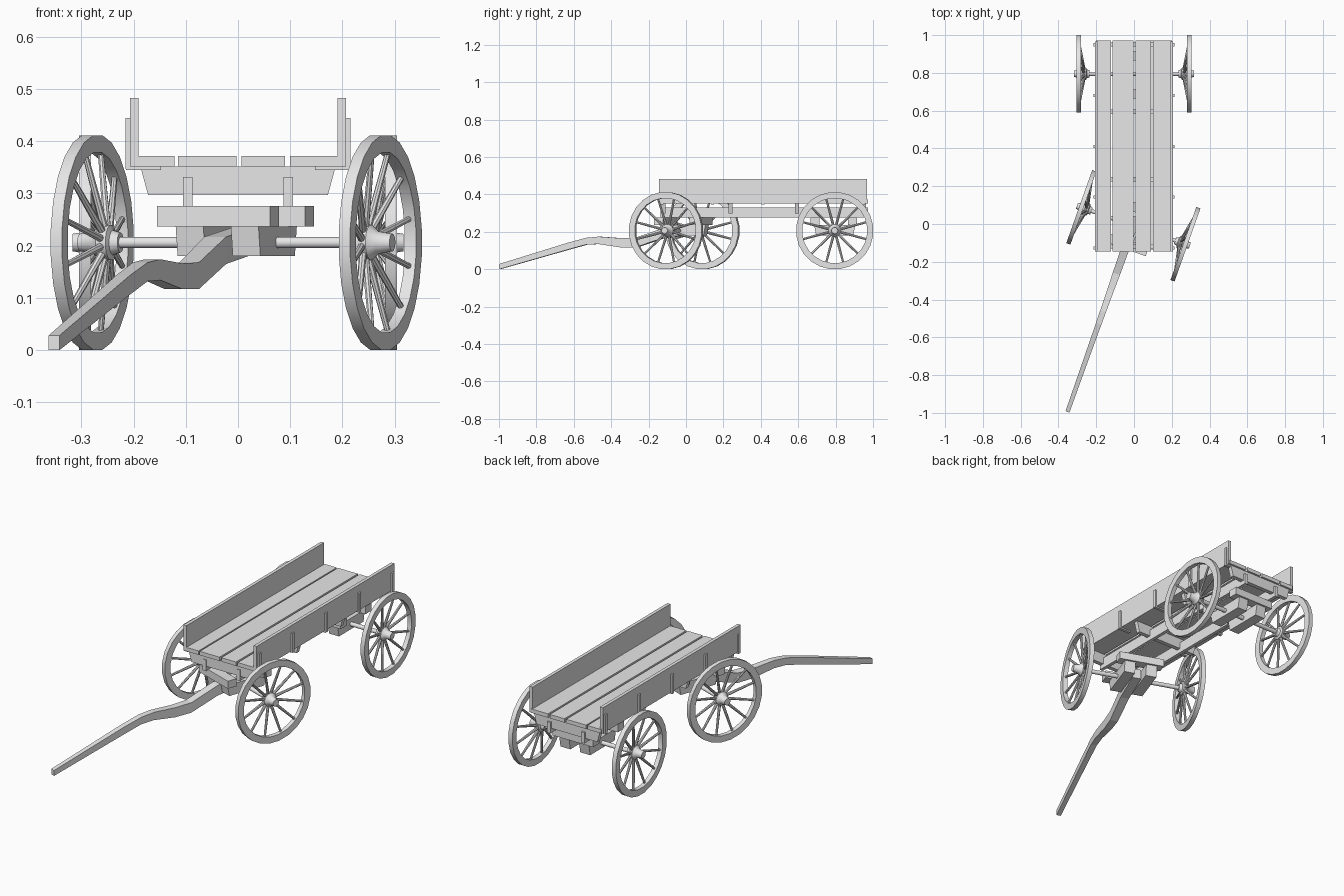
import bpy, bmesh, math
from mathutils import Matrix, Vector

cube = bpy.data.objects.get("Cube")
if cube:
    bpy.data.objects.remove(cube)

grey = bpy.data.materials.new("plain_grey")
grey.use_nodes = True
grey.diffuse_color = (0.8, 0.8, 0.8, 1)
grey.node_tree.nodes["Principled BSDF"].inputs["Base Color"].default_value = (0.8, 0.8, 0.8, 1)

REAR_Y = 0.795
WHEEL_R = 0.206
STEER = Matrix.Rotation(math.radians(-19.5), 4, 'Z') @ Matrix.Translation((0, -0.01, 0))
REAR = Matrix.Translation((0, REAR_Y, 0))


def finish(name, bm, matrix=Matrix(), smooth=False):
    bmesh.ops.recalc_face_normals(bm, faces=bm.faces)
    mesh = bpy.data.meshes.new(name)
    bm.to_mesh(mesh)
    bm.free()
    mesh.materials.append(grey)
    obj = bpy.data.objects.new(name, mesh)
    bpy.context.collection.objects.link(obj)
    obj.matrix_world = matrix
    if smooth:
        bpy.ops.object.select_all(action='DESELECT')
        obj.select_set(True)
        bpy.context.view_layer.objects.active = obj
        bpy.ops.object.shade_smooth_by_angle(angle=math.radians(35))
    return obj


def box(name, x, y, z, matrix=Matrix(), bottom=(1, 1)):
    """Box from ranges; bottom scales the underside in x and y."""
    bm = bmesh.new()
    bmesh.ops.create_cube(bm, size=1)
    for v in bm.verts:
        s = bottom if v.co.z < 0 else (1, 1)
        v.co = [sum(r) / 2 + c * k * (r[1] - r[0])
                for r, c, k in zip((x, y, z), v.co, (*s, 1))]
    return finish(name, bm, matrix)


def lathe(bm, profile, sides, closed):
    """Spin (x, radius) points around the x axis."""
    rings = []
    for i in range(sides):
        a = math.tau * (i + 0.5) / sides
        rings.append([bm.verts.new((x, r * math.sin(a), r * math.cos(a))) for x, r in profile])
    count = len(profile)
    for i in range(sides):
        a, b = rings[i], rings[(i + 1) % sides]
        for j in range(count if closed else count - 1):
            k = (j + 1) % count
            bm.faces.new((a[j], a[k], b[k], b[j]))
    if not closed:
        for j in (0, count - 1):
            bm.faces.new([ring[j] for ring in rings])


def wheel(name, side, frame):
    place = frame @ Matrix.Translation((0, 0, WHEEL_R)) @ Matrix.Rotation(0 if side > 0 else math.pi, 4, 'Z')
    # Rim
    bm = bmesh.new()
    lathe(bm, [(0.281, 0.174), (0.304, 0.174), (0.304, 0.207), (0.281, 0.207)], 24, True)
    finish(name + "_rim", bm, place, True)
    # Hub
    bm = bmesh.new()
    lathe(bm, [(0.235, 0.019), (0.25, 0.024), (0.254, 0.034), (0.274, 0.034),
               (0.288, 0.022), (0.317, 0.017)], 16, False)
    finish(name + "_hub", bm, place, True)
    # Dished spokes
    bm = bmesh.new()
    for i in range(12):
        a = math.tau * (i + 0.5) / 12
        out = Vector((0, math.sin(a), math.cos(a)))
        start = out * 0.025 + Vector((0.264, 0, 0))
        end = out * 0.18 + Vector((0.292, 0, 0))
        aim = (end - start).to_track_quat('Z', 'Y').to_matrix().to_4x4()
        bmesh.ops.create_cone(bm, cap_ends=True, segments=8, radius1=0.0075, radius2=0.0055,
                              depth=(end - start).length,
                              matrix=Matrix.Translation((start + end) / 2) @ aim)
    finish(name + "_spokes", bm, place, True)


def undercarriage(name, frame):
    # Axle rod
    bm = bmesh.new()
    lathe(bm, [(-0.25, 0.011), (0.25, 0.011)], 12, False)
    finish(name + "_axle", bm, frame @ Matrix.Translation((0, 0, WHEEL_R)), True)
    # Two lengthwise hounds and two crosswise bolsters
    for side, label in ((1, "left"), (-1, "right")):
        x = side * 0.056
        box(f"{name}_{label}_hound", (x - 0.028, x + 0.028), (-0.11, 0.11), (0.18, 0.237), frame, (1, 0.9))
        wheel(f"{name}_{label}_wheel", side, frame)
    for y, label in ((-0.105, "fore"), (0.095, "aft")):
        box(f"{name}_{label}_bolster", (-0.115, 0.115), (y - 0.025, y + 0.025), (0.237, 0.276), frame)


undercarriage("front", STEER)
undercarriage("rear", REAR)

# Draw pole: (distance ahead, bottom, top, half width) sections
bm = bmesh.new()
previous = None
for d, low, high, w in [(1.045, 0.0, 0.028, 0.011), (0.65, 0.106, 0.143, 0.014),
                        (0.55, 0.132, 0.168, 0.015), (0.48, 0.134, 0.174, 0.016),
                        (0.36, 0.117, 0.166, 0.018), (0.27, 0.117, 0.168, 0.02),
                        (0.12, 0.165, 0.217, 0.022), (-0.05, 0.185, 0.236, 0.022)]:
    ring = [bm.verts.new((x, -d, z)) for x, z in ((-w, low), (w, low), (w, high), (-w, high))]
    if previous:
        for i in range(4):
            j = (i + 1) % 4
            bm.faces.new((previous[i], previous[j], ring[j], ring[i]))
    else:
        bm.faces.new(ring)
    previous = ring
bm.faces.new(previous)
finish("draw_pole", bm, STEER)

# Floor planks
for i, x in enumerate([(-0.2, -0.122), (-0.115, -0.003), (0.007, 0.09), (0.1, 0.2)]):
    box(f"floor_plank_{i + 1}", x, (-0.145, 0.972), (0.352, 0.372))

# Cross beams under the floor
for i in range(4):
    y = -0.12 + i * 0.357
    box(f"cross_beam_{i + 1}", (-0.187, 0.187), (y - 0.011, y + 0.011), (0.297, 0.352), bottom=(0.92, 1))

# Sides, side cleats with floor brackets, and long beams
for side, label in ((1, "left"), (-1, "right")):
    def span(a, b):
        return tuple(sorted((side * a, side * b)))
    box(f"{label}_side_board", span(0.19, 0.207), (-0.145, 0.967), (0.352, 0.483))
    box(f"{label}_long_beam", span(0.087, 0.105), (-0.135, 0.972), (0.275, 0.331))
    for i in range(5):
        y = -0.127 + i * 0.269
        ys = (y - 0.008, y + 0.008)
        box(f"{label}_cleat_{i + 1}", span(0.205, 0.215), ys, (0.347, 0.444))
        box(f"{label}_bracket_{i + 1}", span(0.147, 0.214), ys, (0.345, 0.353))
